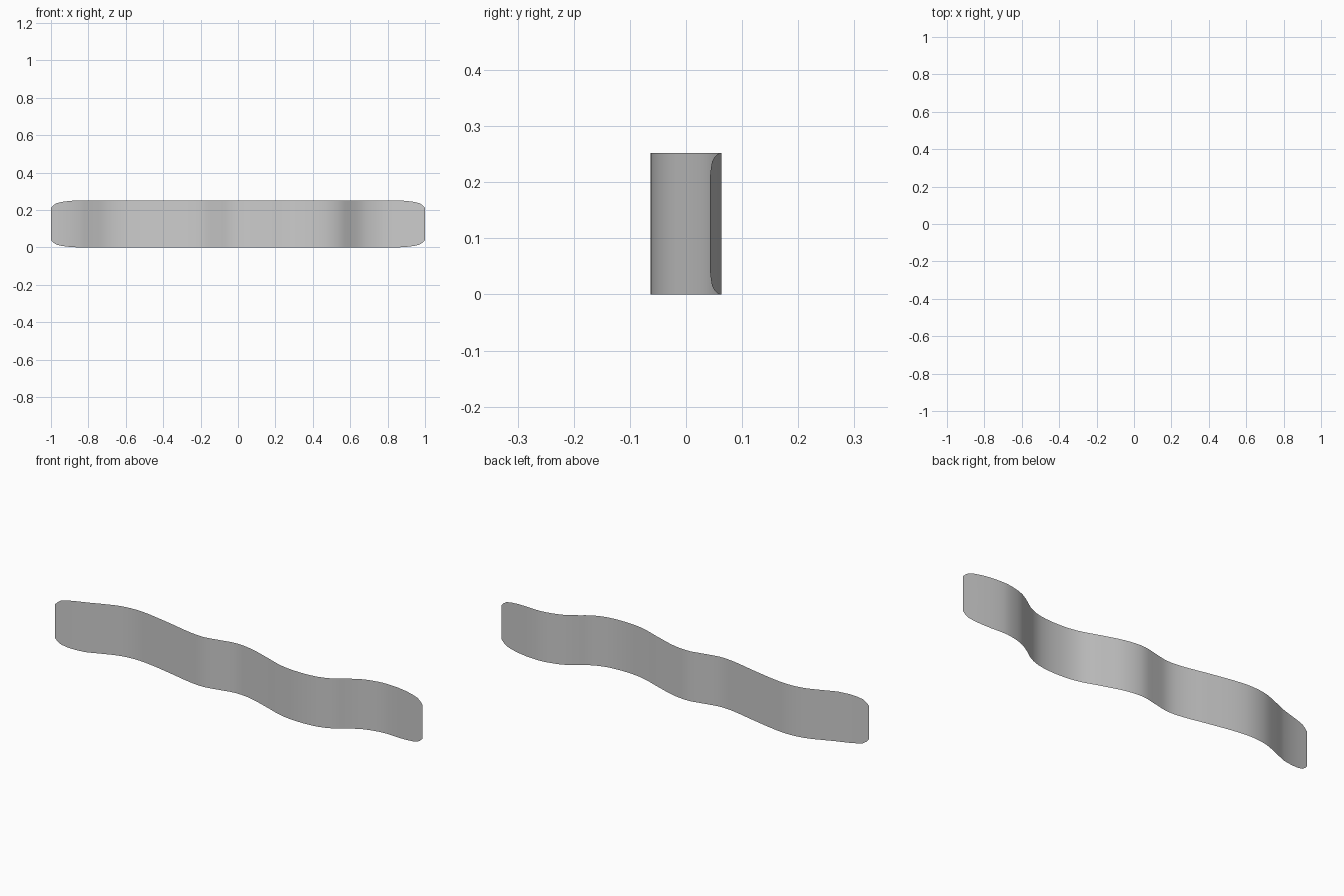
import bpy, bmesh

if "Cube" in bpy.data.objects:
    bpy.data.objects.remove(bpy.data.objects["Cube"])

# Wave of the strip seen from above (x, y)
PATH = [(-1.0, -.030), (-.93, -.021), (-.85, -.004), (-.78, .024), (-.70, .053), (-.62, .063),
        (-.54, .057), (-.40, .031), (-.27, .004), (-.19, -.002), (-.11, .013),
        (-.03, .028), (.06, .018), (.17, -.016), (.28, -.052), (.38, -.063),
        (.48, -.056), (.55, -.032), (.61, .008), (.67, .041), (.75, .061), (.80, .063),
        (.88, .057), (1.0, .043)]
# Rounded end: distance from the end, inset of the edge
CORNER = [(0, .040), (.012, .027), (.03, .015), (.06, .008), (.10, .003), (.15, 0)]
HEIGHT = 0.252


def slope(i):
    a, b = PATH[max(i - 1, 0)], PATH[min(i + 1, len(PATH) - 1)]
    return (b[1] - a[1]) / (b[0] - a[0])


def wave(x):
    """Smooth cubic through the path points."""
    i = max(k for k in range(len(PATH) - 1) if PATH[k][0] <= x + 1e-9)
    (x0, y0), (x1, y1) = PATH[i], PATH[i + 1]
    d = x1 - x0
    t = (x - x0) / d
    return ((2*t**3 - 3*t**2 + 1) * y0 + (t**3 - 2*t**2 + t) * d * slope(i)
            + (3*t**2 - 2*t**3) * y1 + (t**3 - t**2) * d * slope(i + 1))


# Column positions: corner columns at both ends, even spacing between
ends = [1 - d for d, _ in CORNER]
middle = [-.85 + 1.7 * k / 80 for k in range(1, 80)]
inset = {1 - d: e for d, e in CORNER}
xs = sorted([-x for x in ends] + middle + ends)

# Wavy strip, a single thin sheet
bm = bmesh.new()
cols = []
for x in xs:
    e = inset.get(abs(x), 0)
    y = wave(x)
    cols.append([bm.verts.new((x, y, e + (HEIGHT - 2 * e) * j / 2)) for j in range(3)])
for a, b in zip(cols, cols[1:]):
    for j in range(2):
        bm.faces.new((a[j], b[j], b[j + 1], a[j + 1])).smooth = True
mesh = bpy.data.meshes.new("wavy_strip")
bm.to_mesh(mesh)
bm.free()
strip = bpy.data.objects.new("wavy_strip", mesh)
bpy.context.collection.objects.link(strip)
